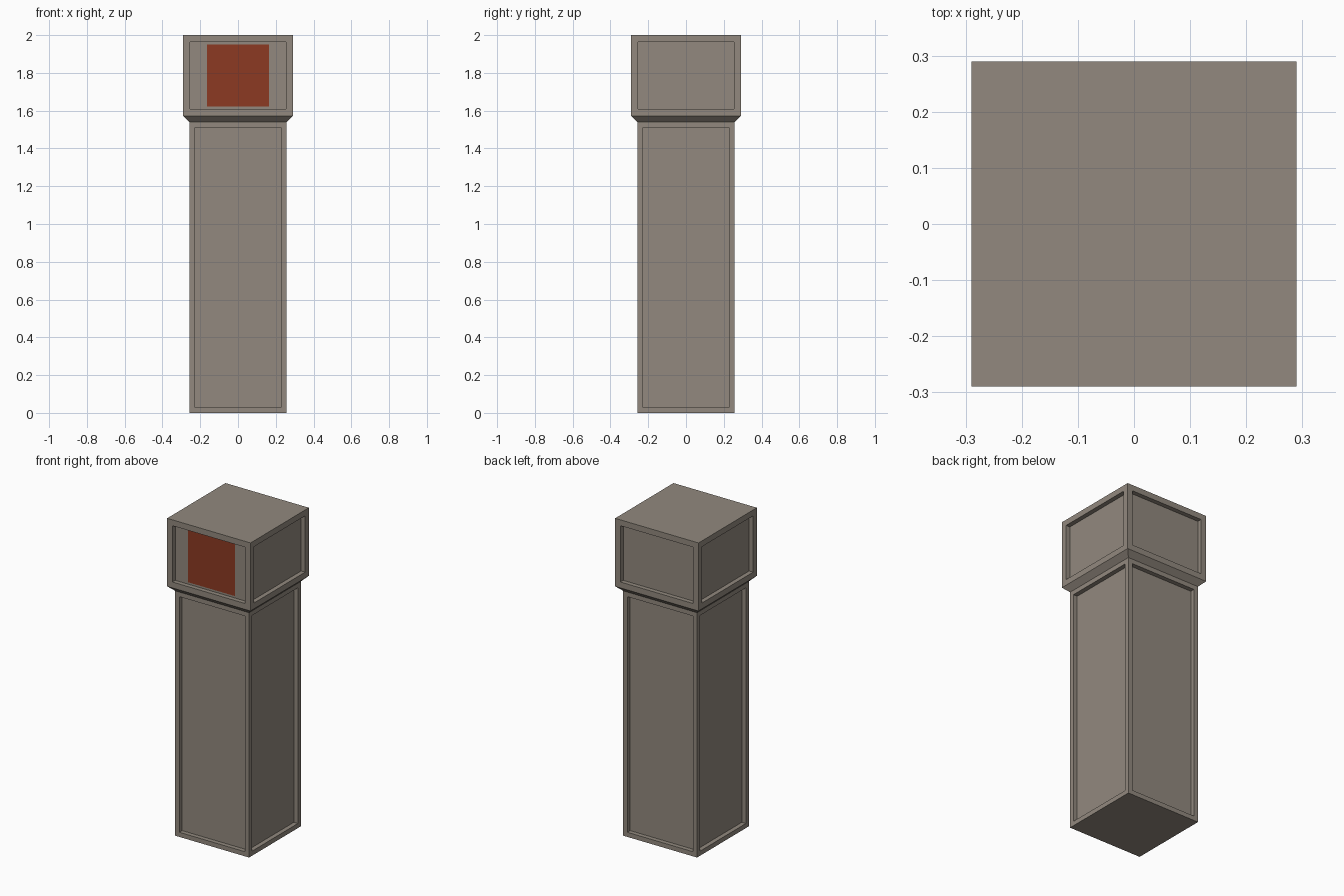
import bpy
import bmesh

if "Cube" in bpy.data.objects:
    bpy.data.objects.remove(bpy.data.objects["Cube"])


def material(name, rgb):
    m = bpy.data.materials.new(name)
    m.diffuse_color = (*rgb, 1.0)
    m.use_nodes = True
    m.node_tree.nodes["Principled BSDF"].inputs["Base Color"].default_value = m.diffuse_color
    return m


def make_object(name, bm, mat):
    me = bpy.data.meshes.new(name)
    bm.to_mesh(me)
    bm.free()
    me.materials.append(mat)
    ob = bpy.data.objects.new(name, me)
    bpy.context.collection.objects.link(ob)
    return ob


stone = material("warm grey stone", (0.287, 0.250, 0.209))
red = material("rust red", (0.262, 0.042, 0.016))
DEPTH = 0.028

# Pillar: square rings give the shaft, flared collar and head
bm = bmesh.new()
rings = []
for half, z in [(0.257, 0), (0.257, 1.54), (0.29, 1.572), (0.29, 2.0)]:
    rings.append([bm.verts.new((sx * half, sy * half, z))
                  for sx, sy in ((-1, -1), (1, -1), (1, 1), (-1, 1))])
bands = []
for low, high in zip(rings, rings[1:]):
    bands.append([bm.faces.new((low[i], low[(i + 1) % 4], high[(i + 1) % 4], high[i]))
                  for i in range(4)])
bm.faces.new(rings[0][::-1])
bm.faces.new(rings[-1])
bm.normal_update()

# Recessed panels on the four sides of the shaft and head
for faces, margin in ((bands[0], 0.029), (bands[2], 0.037)):
    bmesh.ops.inset_individual(bm, faces=faces, thickness=margin, use_even_offset=True)
    bm.normal_update()
    bmesh.ops.inset_individual(bm, faces=faces, thickness=0.0, depth=-DEPTH)
    bm.normal_update()
make_object("stone_pillar", bm, stone)

# Red square plate on the front head panel
bm = bmesh.new()
y = -0.29 + DEPTH - 0.002
bm.faces.new([bm.verts.new((x, y, z)) for x, z in
              ((-0.164, 1.622), (0.164, 1.622), (0.164, 1.951), (-0.164, 1.951))])
make_object("red_front_plate", bm, red)
